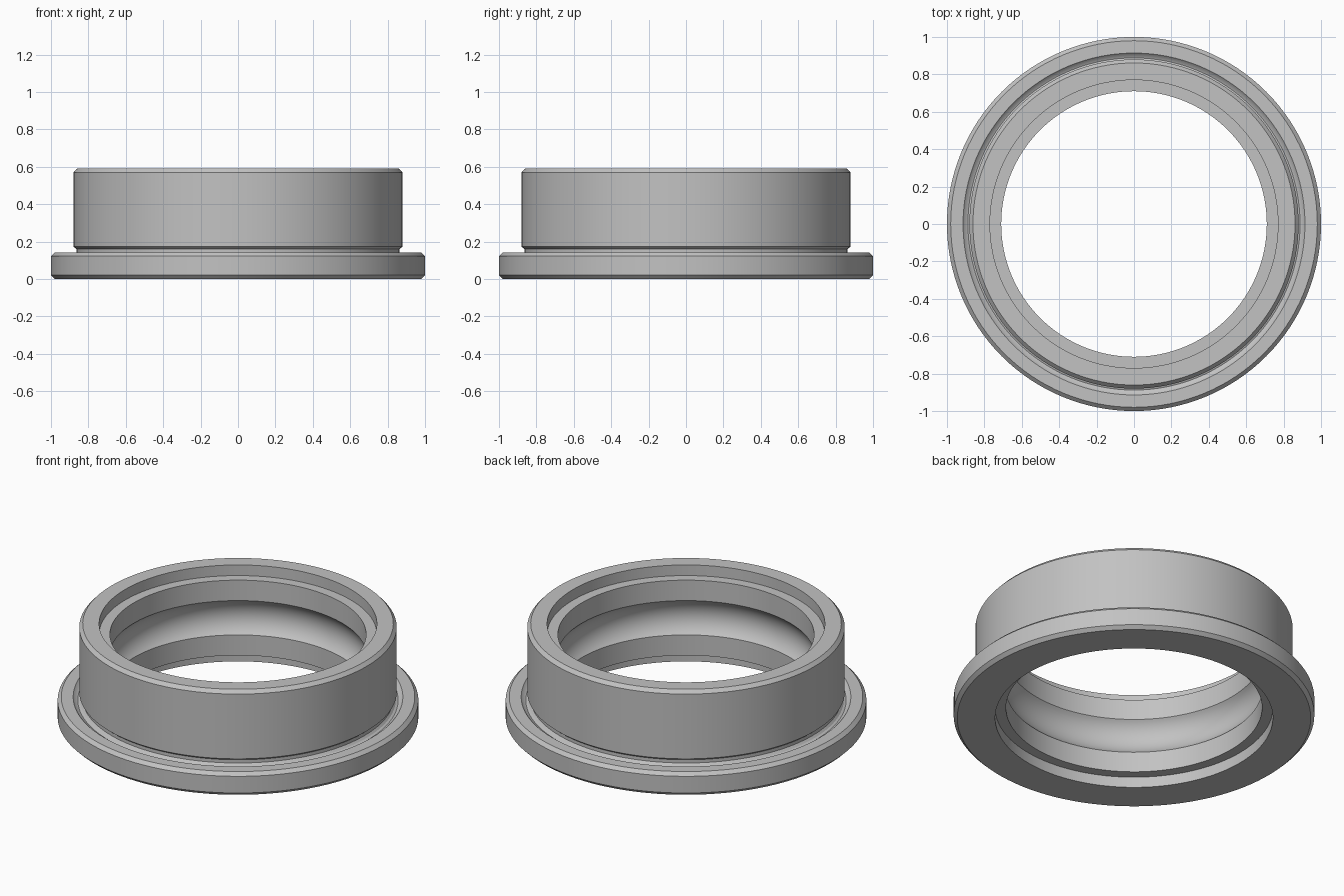
import bpy
import bmesh
from math import asin, cos, sin, sqrt, radians, tau

if "Cube" in bpy.data.objects:
    bpy.data.objects.remove(bpy.data.objects["Cube"], do_unlink=True)

SEGMENTS = 128
HEIGHT = 0.59
BORE, RECESS, RECESS_DEPTH = 0.71, 0.77, 0.065
RACE_HALF, RACE_DEPTH, RACE_STEPS = 0.105, 0.045, 16

# Steel material
steel = bpy.data.materials.new("steel grey")
steel.use_nodes = True
grey = (0.54, 0.54, 0.54, 1)
steel.diffuse_color = grey
steel.node_tree.nodes["Principled BSDF"].inputs["Base Color"].default_value = grey

# Outer side: chamfered flange, relief groove, barrel (radius, height)
profile = [
    (0.98, 0), (1, 0.02), (1, 0.122), (0.98, 0.142),
    (0.914, 0.142), (0.9, 0.127), (0.888, 0.122), (0.875, 0.127),
    (0.864, 0.14), (0.864, 0.16), (0.88, 0.173),
    (0.88, 0.569), (0.861, HEIGHT),
]

# Inner side: upper recess, rounded ball race, lower recess
profile += [(RECESS, HEIGHT), (RECESS, HEIGHT - RECESS_DEPTH), (BORE, HEIGHT - RECESS_DEPTH)]
race_radius = (RACE_HALF ** 2 + RACE_DEPTH ** 2) / (2 * RACE_DEPTH)
half_angle = asin(RACE_HALF / race_radius)
race_centre = BORE - sqrt(race_radius ** 2 - RACE_HALF ** 2)
for i in range(RACE_STEPS + 1):
    a = half_angle * (1 - 2 * i / RACE_STEPS)
    profile.append((race_centre + race_radius * cos(a), HEIGHT / 2 + race_radius * sin(a)))
profile += [(BORE, RECESS_DEPTH), (RECESS, RECESS_DEPTH), (RECESS, 0)]

# Revolve the closed profile into the ring
bm = bmesh.new()
verts = [bm.verts.new((r, 0, z)) for r, z in profile]
edges = [bm.edges.new((v, verts[i - 1])) for i, v in enumerate(verts)]
bmesh.ops.spin(bm, geom=verts + edges, cent=(0, 0, 0), axis=(0, 0, 1),
               angle=tau, steps=SEGMENTS, use_duplicate=False)
bmesh.ops.remove_doubles(bm, verts=bm.verts, dist=0.0001)
bmesh.ops.recalc_face_normals(bm, faces=bm.faces)
mesh = bpy.data.meshes.new("flanged_ring")
bm.to_mesh(mesh)
bm.free()
mesh.materials.append(steel)

ring = bpy.data.objects.new("flanged_ring", mesh)
bpy.context.collection.objects.link(ring)
bpy.ops.object.select_all(action="DESELECT")
bpy.context.view_layer.objects.active = ring
ring.select_set(True)
bpy.ops.object.shade_smooth_by_angle(angle=radians(25))
